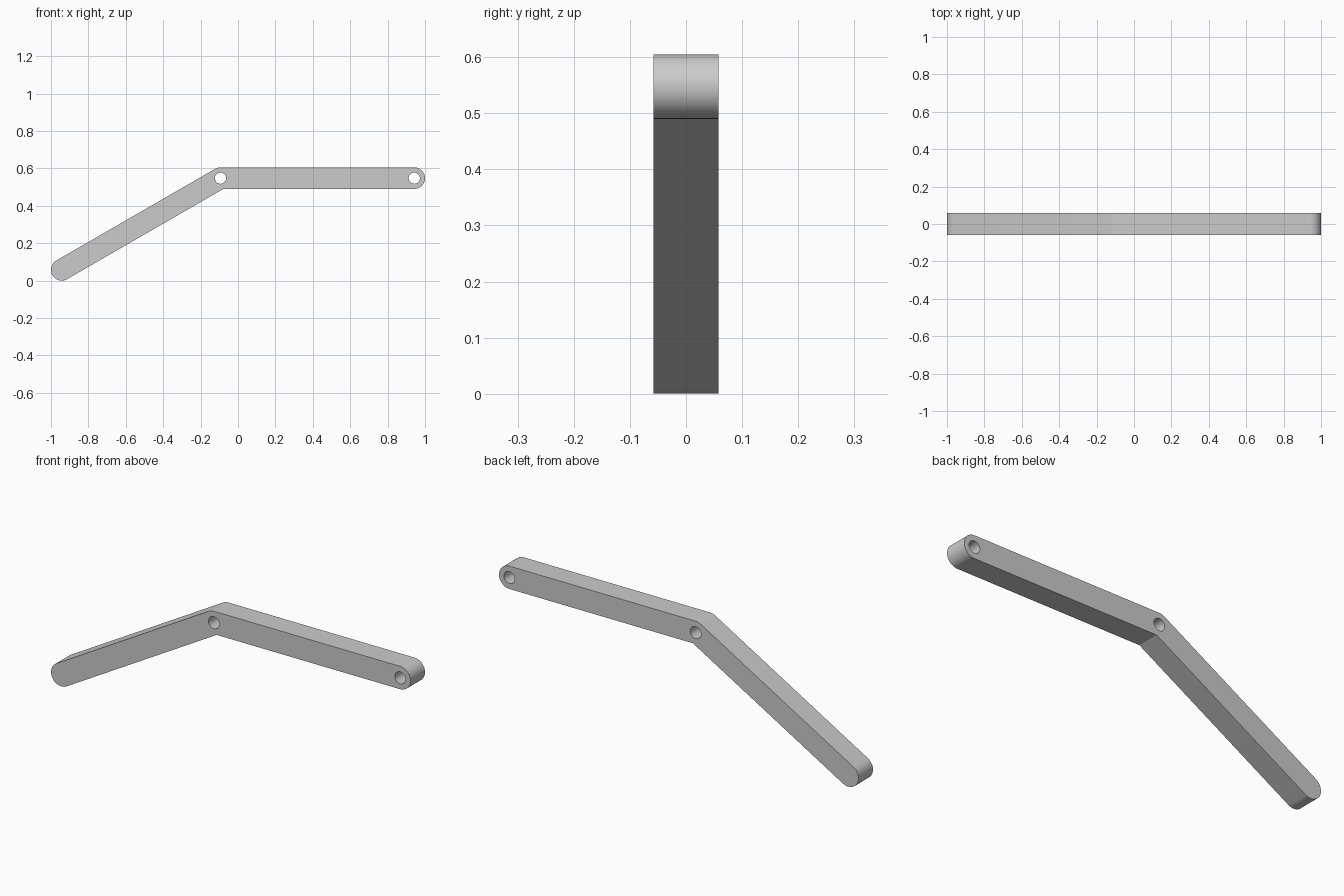
import bpy, bmesh
from math import sin, cos, tan, radians
from mathutils import Matrix

if "Cube" in bpy.data.objects:
    bpy.data.objects.remove(bpy.data.objects["Cube"])

R = 0.0575               # half width and half thickness of the bar
HOLE = 0.03              # pin hole radius
BEND = radians(30)
RIGHT = (1 - R, 0.5475)
LEFT = (-1 + R, R)
KNEE = (LEFT[0] + (RIGHT[1] - LEFT[1]) / tan(BEND), RIGHT[1])


def arc(center, radius, start, end, steps):
    """Points on an arc, angles in degrees."""
    angles = [radians(start + (end - start) * i / steps) for i in range(steps + 1)]
    return [(center[0] + radius * cos(a), center[1] + radius * sin(a)) for a in angles]


def add_loop(curve, points):
    spline = curve.splines.new('POLY')
    spline.points.add(len(points) - 1)
    for p, (x, z) in zip(spline.points, points):
        p.co = (x, z, 0, 1)
    spline.use_cyclic_u = True


# Side profile: round ends, rounded outer bend, sharp inner bend
curve = bpy.data.curves.new("bent_link_arm", 'CURVE')
curve.dimensions = '2D'
curve.fill_mode = 'BOTH'
curve.extrude = R
inner_corner = (KNEE[0] + R * tan(BEND / 2), KNEE[1] - R)
outline = (arc(RIGHT, R, -90, 90, 24) + arc(KNEE, R, 90, 120, 6)
           + arc(LEFT, R, 120, 300, 24) + [inner_corner])
add_loop(curve, outline)

# Pin holes at the bend and the right end
for center in (KNEE, RIGHT):
    add_loop(curve, arc(center, HOLE, 0, 360, 32)[:-1])

# Turn the profile upright and make it a clean mesh
arm = bpy.data.objects.new("bent_link_arm", curve)
bpy.context.collection.objects.link(arm)
bpy.context.view_layer.objects.active = arm
arm.select_set(True)
bpy.ops.object.convert(target='MESH')
arm = bpy.context.object
bm = bmesh.new()
bm.from_mesh(arm.data)
bmesh.ops.remove_doubles(bm, verts=bm.verts, dist=1e-5)
bmesh.ops.transform(bm, matrix=Matrix.Rotation(radians(90), 4, 'X'), verts=bm.verts)
bmesh.ops.recalc_face_normals(bm, faces=bm.faces)
bm.to_mesh(arm.data)
bm.free()
bpy.ops.object.shade_smooth_by_angle(angle=radians(25))
